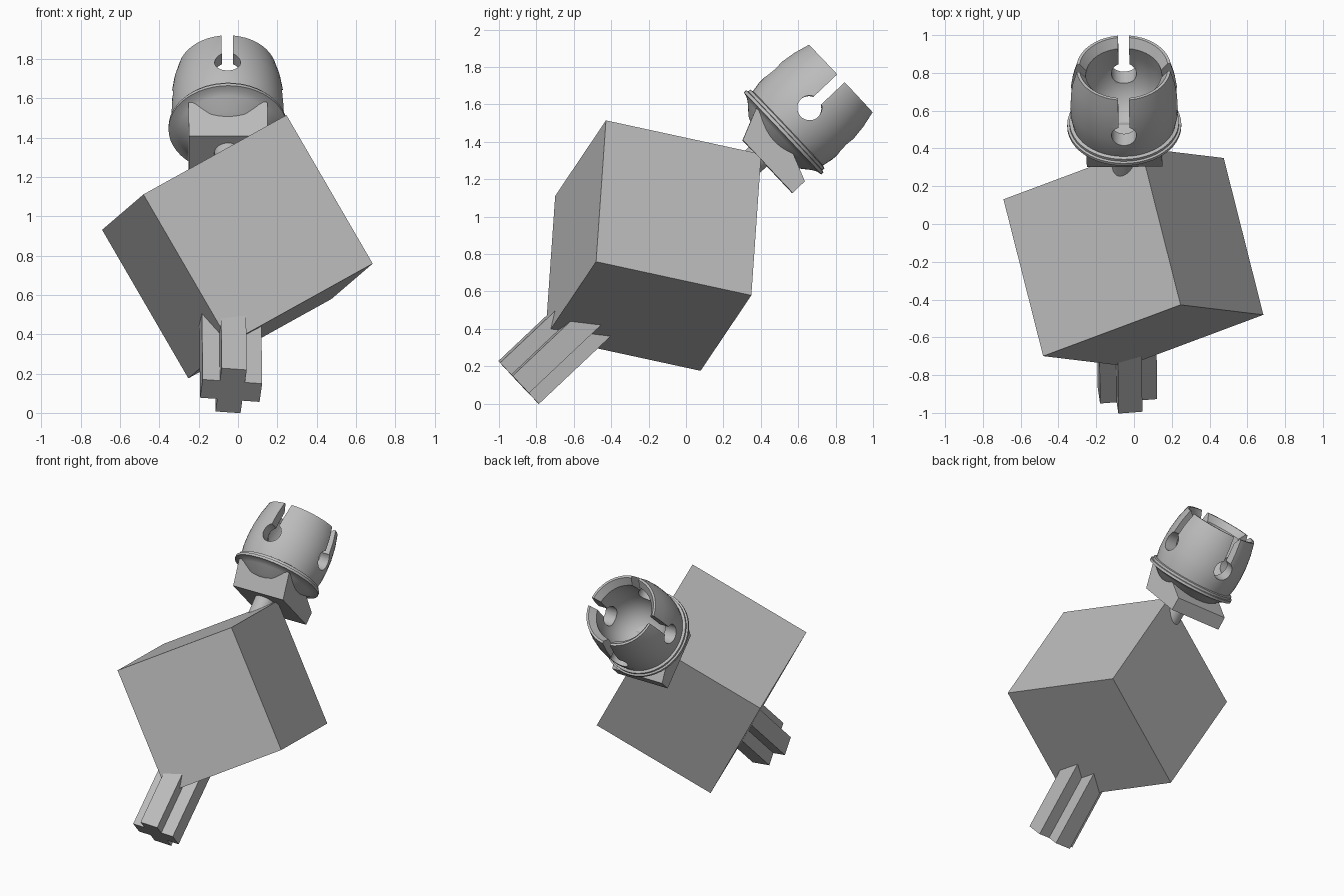
import bpy, bmesh, math
from mathutils import Matrix, Vector

if "Cube" in bpy.data.objects:
    bpy.data.objects.remove(bpy.data.objects["Cube"], do_unlink=True)

gray = bpy.data.materials.new("light_gray")
gray.use_nodes = True
gray.diffuse_color = (0.5, 0.5, 0.5, 1)
gray.node_tree.nodes["Principled BSDF"].inputs["Base Color"].default_value = (0.5, 0.5, 0.5, 1)


def frame(x, z, origin):
    """Right-handed placement matrix from an x hint, a z axis and an origin."""
    z = z.normalized()
    x = (x - z * x.dot(z)).normalized()
    m = Matrix((x, z.cross(x), z)).transposed().to_4x4()
    m.translation = origin
    return m


def finish(name, bm, matrix):
    bmesh.ops.recalc_face_normals(bm, faces=bm.faces)
    mesh = bpy.data.meshes.new(name)
    bm.to_mesh(mesh)
    bm.free()
    mesh.materials.append(gray)
    obj = bpy.data.objects.new(name, mesh)
    obj.matrix_world = matrix
    bpy.context.collection.objects.link(obj)
    return obj


def activate(obj):
    bpy.ops.object.select_all(action='DESELECT')
    obj.select_set(True)
    bpy.context.view_layer.objects.active = obj


def smooth(obj, degrees=35):
    activate(obj)
    bpy.ops.object.shade_smooth_by_angle(angle=math.radians(degrees))


def cylinder(bm, r1, r2, depth, matrix):
    bmesh.ops.create_cone(bm, cap_ends=True, segments=32, radius1=r1, radius2=r2,
                          depth=depth, matrix=matrix)


def move(x, y, z):
    return Matrix.Translation((x, y, z))


# Long axis shared by the axle, neck and cup
foot = Vector((-0.035, -0.895, 0.113))
rim = Vector((-0.055, 0.827, 1.738))
axis = frame(Vector((1, 0, 0)), rim - foot, foot)

# Tilted cube body
bm = bmesh.new()
bmesh.ops.create_cube(bm, size=0.875)
finish("cube_body", bm, frame(Vector((0.73, 0.27, 0.405)), Vector((-0.21, 0.83, -0.18)),
                              Vector((-0.003, -0.175, 0.845))))

# Cross-shaped axle
bm = bmesh.new()
long, half = 0.152, 0.064
outline = []
for k in range(4):
    turn = Matrix.Rotation(k * math.pi / 2, 3, 'Z')
    for x, y in ((long, -half), (long, half), (half, half)):
        outline.append(bm.verts.new(turn @ Vector((x, y, 0))))
base = bm.faces.new(outline)
top = bmesh.ops.extrude_face_region(bm, geom=[base])
bmesh.ops.translate(bm, vec=(0, 0, 0.75),
                    verts=[v for v in top["geom"] if isinstance(v, bmesh.types.BMVert)])
finish("cross_axle", bm, axis @ Matrix.Rotation(math.radians(6), 4, 'Z'))

# Neck rod
bm = bmesh.new()
cylinder(bm, 0.06, 0.075, 0.4, move(0, 0, 1.66))
smooth(finish("neck_rod", bm, axis))

# Flared square block under the cup
bm = bmesh.new()
for x in (-0.2, 0.2):
    for y, z in ((-0.12, 1.76), (0.268, 1.76), (0.268, 1.85), (-0.195, 1.93), (0.0, 1.95)):
        bm.verts.new((x, y, z))
bmesh.ops.convex_hull(bm, input=bm.verts)
finish("square_block", bm, axis)

# Cup: outer wall with collar, rim, then hollow inside
bm = bmesh.new()
profile = [(0, 1.81), (0.1, 1.83), (0.19, 1.87), (0.25, 1.92), (0.275, 1.935), (0.302, 1.94),
           (0.302, 1.957), (0.29, 1.96), (0.29, 1.975), (0.273, 1.98), (0.284, 2.04),
           (0.287, 2.11), (0.284, 2.19), (0.272, 2.28), (0.25, 2.368), (0.235, 2.368),
           (0.2, 2.32), (0.21, 2.24), (0.213, 2.16), (0.195, 2.07), (0.155, 2.0),
           (0.09, 1.95), (0, 1.93)]
verts = [bm.verts.new((r, 0, z)) for r, z in profile]
edges = [bm.edges.new(pair) for pair in zip(verts, verts[1:])]
bmesh.ops.spin(bm, geom=verts + edges, cent=(0, 0, 0), axis=(0, 0, 1),
               angle=2 * math.pi, steps=48, use_duplicate=False)
bmesh.ops.remove_doubles(bm, verts=bm.verts, dist=0.0005)
cup = finish("socket_cup", bm, axis)

# Four keyhole slots cut through the cup wall
for k in range(2):
    side = Matrix.Rotation(k * math.pi / 2, 4, 'Z')
    for shape in ("slot", "hole"):
        bm = bmesh.new()
        if shape == "slot":
            bmesh.ops.create_cube(bm, size=1, matrix=side @ move(0, 0, 2.29)
                                  @ Matrix.Diagonal((0.8, 0.058, 0.3, 1)))
        else:
            cylinder(bm, 0.066, 0.066, 0.8, side @ move(0, 0, 2.137)
                     @ Matrix.Rotation(math.pi / 2, 4, 'Y'))
        cutter = finish(shape + "_cutter", bm, axis)
        cutter.hide_render = True
        mod = cup.modifiers.new(shape, 'BOOLEAN')
        mod.operation, mod.solver, mod.object = 'DIFFERENCE', 'EXACT', cutter
        activate(cup)
        bpy.ops.object.modifier_apply(modifier=mod.name)
        bpy.data.objects.remove(cutter, do_unlink=True)
smooth(cup)
